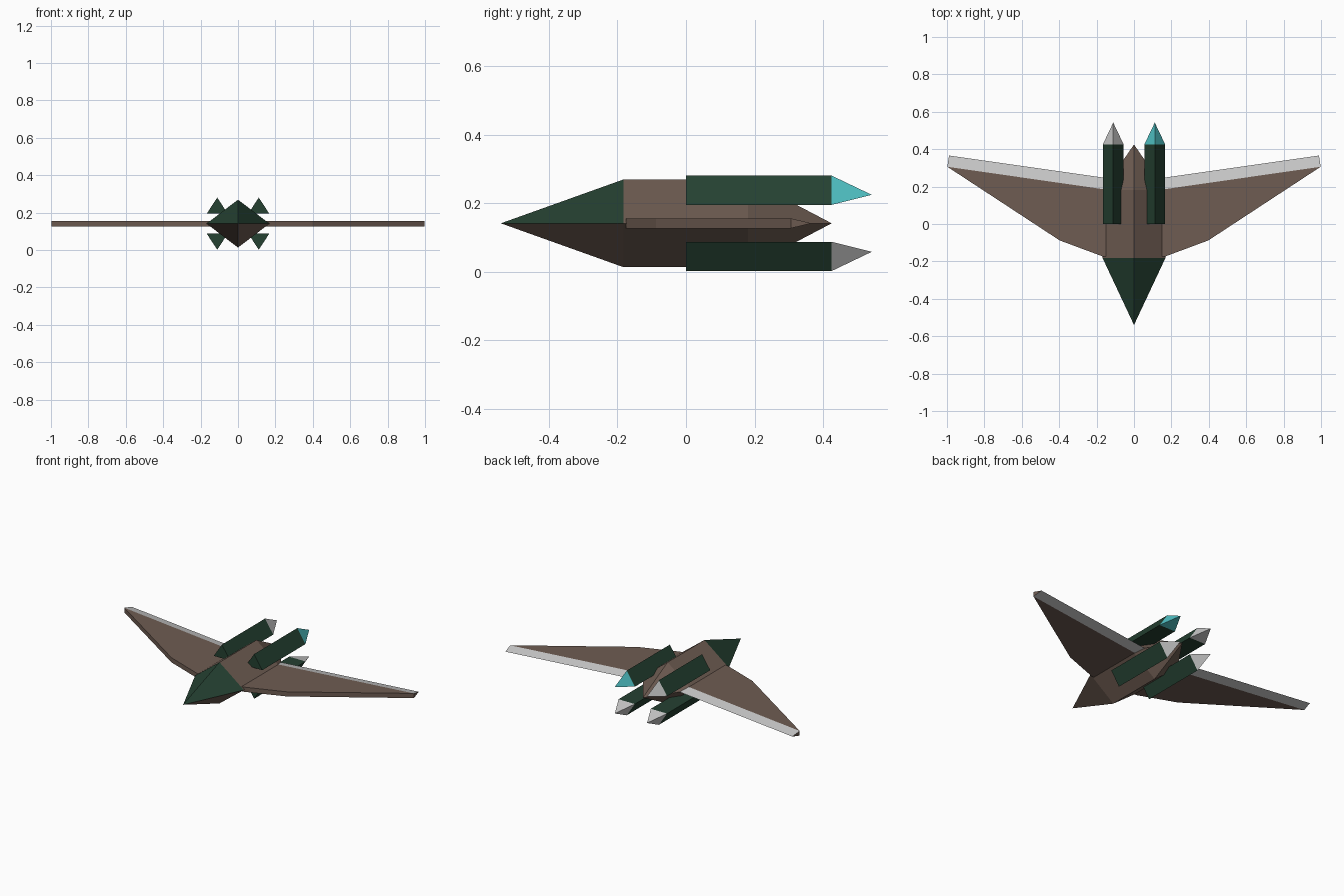
import bpy
import bmesh
from mathutils import Vector

cube = bpy.data.objects.get("Cube")
if cube:
    bpy.data.objects.remove(cube, do_unlink=True)

MID = 0.141  # height of the symmetry plane


def material(name, rgb):
    m = bpy.data.materials.new(name)
    m.use_nodes = True
    m.diffuse_color = (*rgb, 1)
    m.node_tree.nodes["Principled BSDF"].inputs["Base Color"].default_value = (*rgb, 1)
    return m


brown = material("hull brown", (0.156, 0.107, 0.084))
green = material("dark green", (0.018, 0.052, 0.031))
grey = material("light grey", (0.58, 0.58, 0.58))
cyan = material("cyan", (0.08, 0.54, 0.56))


def loft(name, rings, materials, rule):
    """Skin a row of rings (one point makes a tip); rule picks each face's material."""
    bm = bmesh.new()
    rows = [[bm.verts.new(p) for p in ring] for ring in rings]
    for a, b in zip(rows, rows[1:]):
        n = max(len(a), len(b))
        for i in range(n):
            j = (i + 1) % n
            corners = [a[i % len(a)], a[j % len(a)], b[j % len(b)], b[i % len(b)]]
            bm.faces.new(list(dict.fromkeys(corners)))
    for row in (rows[0], rows[-1]):
        if len(row) > 2:
            bm.faces.new(row)
    bmesh.ops.recalc_face_normals(bm, faces=bm.faces)
    bm.normal_update()
    for f in bm.faces:
        f.material_index = rule(f.calc_center_median(), f.normal)
    mesh = bpy.data.meshes.new(name)
    bm.to_mesh(mesh)
    bm.free()
    for m in materials:
        mesh.materials.append(m)
    obj = bpy.data.objects.new(name, mesh)
    bpy.context.collection.objects.link(obj)
    return obj


# Fuselage: diamond section, pointed at both ends, green on the upper nose
def diamond(y):
    return [Vector(p) for p in ((0.168, y, MID), (0, y, MID + 0.128),
                                (-0.168, y, MID), (0, y, MID - 0.128))]


loft("fuselage", [[(0, -0.54, MID)], diamond(-0.182), diamond(0.181), [(0, 0.425, MID)]],
     [brown, green], lambda c, n: int(c.y < -0.2 and c.z > MID))


# Wings: flat slab with a grey wedge along the trailing edge
def wing_section(x_lead, y_lead, x_split, y_split, x_trail, y_trail, side):
    t = 0.0145
    return [(side * x_lead, y_lead, MID - t), (side * x_lead, y_lead, MID + t),
            (side * x_split, y_split, MID + t), (side * x_trail, y_trail, MID),
            (side * x_split, y_split, MID - t)]


def build_wing(name, side):
    t = 0.0145
    outline = [(0.08, -0.175), (0.163, -0.175), (0.397, -0.088), (0.998, 0.306), (0.08, 0.174)]
    edge = [(0.08, 0.174), (0.998, 0.306), (0.989, 0.366), (0.08, 0.236)]
    bm = bmesh.new()
    low = [bm.verts.new((side * x, y, MID - t)) for x, y in outline]
    high = [bm.verts.new((side * x, y, MID + t)) for x, y in outline]
    tip = bm.verts.new((side * edge[2][0], edge[2][1], MID))
    root = bm.verts.new((side * edge[3][0], edge[3][1], MID))
    bm.faces.new(low)
    bm.faces.new(high)
    for i in (0, 1, 2):
        bm.faces.new((low[i], low[i + 1], high[i + 1], high[i]))
    bm.faces.new((low[3], tip, high[3]))
    bm.faces.new((low[4], low[0], high[0], high[4], root))
    for layer in (low, high):
        bm.faces.new((layer[3], tip, root, layer[4])).material_index = 1
    bmesh.ops.recalc_face_normals(bm, faces=bm.faces)
    mesh = bpy.data.meshes.new(name)
    bm.to_mesh(mesh)
    bm.free()
    mesh.materials.append(brown)
    mesh.materials.append(grey)
    bpy.context.collection.objects.link(bpy.data.objects.new(name, mesh))


build_wing("left_wing", 1)
build_wing("right_wing", -1)


# Engines: triangular prisms, ridge facing away from the hull, with pointed exhausts
def build_engine(name, side, up, tip_material):
    x = side * 0.111

    def triangle(y):
        return [(x - 0.056, y, MID + up * 0.054), (x + 0.056, y, MID + up * 0.054),
                (x, y, MID + up * 0.139)]

    loft(name + "_engine", [triangle(0), triangle(0.425)], [green], lambda c, n: 0)
    loft(name + "_exhaust", [triangle(0.425), [(x, 0.542, MID + up * 0.083)]],
         [tip_material], lambda c, n: 0)


for side, side_name in ((1, "left"), (-1, "right")):
    for up, level in ((1, "upper"), (-1, "lower")):
        lit = side == 1 and up == 1
        build_engine(f"{level}_{side_name}", side, up, cyan if lit else grey)
